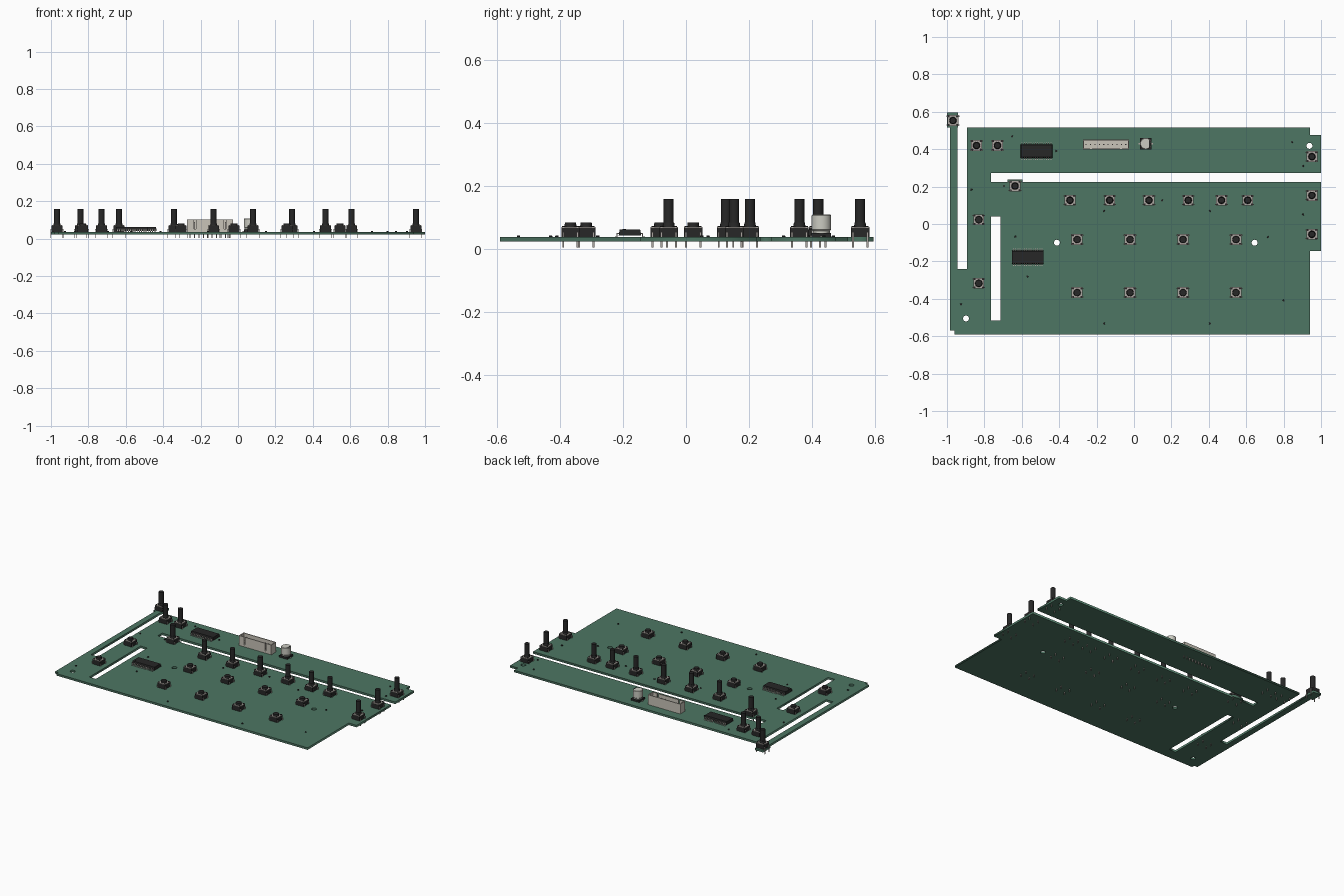
import bpy, bmesh, math
from mathutils import Matrix, Vector

if "Cube" in bpy.data.objects:
    bpy.data.objects.remove(bpy.data.objects["Cube"])

TOP = 0.036    # upper face of the board
THICK = 0.014


def material(name, rgb):
    m = bpy.data.materials.new(name)
    m.use_nodes = True
    m.diffuse_color = (*rgb, 1)
    m.node_tree.nodes["Principled BSDF"].inputs["Base Color"].default_value = (*rgb, 1)
    return m


GREEN, BLACK, METAL, BEIGE, SILVER = range(5)
MATS = [material("board green", (0.075, 0.18, 0.125)),
        material("black plastic", (0.02, 0.02, 0.02)),
        material("metal", (0.42, 0.39, 0.36)),
        material("connector beige", (0.58, 0.55, 0.48)),
        material("capacitor silver", (0.6, 0.6, 0.54))]


def paint(verts, mat):
    for f in {f for v in verts for f in v.link_faces}:
        f.material_index = mat


def box(bm, x0, x1, y0, y1, z0, z1, mat):
    mid = Vector((x0 + x1, y0 + y1, z0 + z1)) / 2
    size = Matrix.Diagonal((x1 - x0, y1 - y0, z1 - z0, 1))
    verts = bmesh.ops.create_cube(bm, size=1, matrix=Matrix.Translation(mid) @ size)["verts"]
    paint(verts, mat)
    return verts


def cyl(bm, x, y, z0, z1, r0, r1, mat, sides=20):
    verts = bmesh.ops.create_cone(
        bm, cap_ends=True, segments=sides, radius1=r0, radius2=r1, depth=z1 - z0,
        matrix=Matrix.Translation((x, y, (z0 + z1) / 2)))["verts"]
    paint(verts, mat)


def to_mesh(bm, name):
    mesh = bpy.data.meshes.new(name)
    bm.to_mesh(mesh)
    bm.free()
    for m in MATS:
        mesh.materials.append(m)
    return mesh


def place(mesh, name, x=0, y=0):
    ob = bpy.data.objects.new(name, mesh)
    ob.location = (x, y, 0)
    bpy.context.collection.objects.link(ob)
    return ob


def smooth(ob):
    bpy.ops.object.select_all(action="DESELECT")
    ob.select_set(True)
    bpy.context.view_layer.objects.active = ob
    bpy.ops.object.shade_smooth_by_angle(angle=math.radians(35))


# Circuit board: filled outline with slots and screw holes
outline = [(-1, 0.595), (-1, 0.515), (-0.985, 0.515), (-0.985, -0.57), (-0.96, -0.57),
           (-0.96, -0.59), (0.94, -0.59), (0.94, -0.145), (1, -0.145), (1, 0.225),
           (-0.595, 0.225), (-0.595, 0.237), (-0.675, 0.237), (-0.675, 0.225),
           (-0.765, 0.225), (-0.765, 0.272), (1, 0.272), (1, 0.475), (0.94, 0.475),
           (0.94, 0.515), (-0.893, 0.515), (-0.893, -0.24), (-0.945, -0.24),
           (-0.945, 0.515), (-0.94, 0.515), (-0.94, 0.595)]
slot = [(-0.765, 0.04), (-0.715, 0.04), (-0.715, -0.515), (-0.765, -0.515)]
loops = [outline, slot]
for hx, hy in [(-0.412, -0.1), (0.645, -0.1), (-0.898, -0.505), (0.938, 0.418)]:
    loops.append([(hx + 0.016 * math.cos(a * math.tau / 20),
                   hy + 0.016 * math.sin(a * math.tau / 20)) for a in range(20)])
curve = bpy.data.curves.new("board_outline", "CURVE")
curve.dimensions = "2D"
curve.fill_mode = "BOTH"
curve.extrude = THICK / 2
for pts in loops:
    sp = curve.splines.new("POLY")
    sp.points.add(len(pts) - 1)
    for p, (x, y) in zip(sp.points, pts):
        p.co = (x, y, 0, 1)
    sp.use_cyclic_u = True
curve.materials.append(MATS[GREEN])
board = bpy.data.objects.new("circuit_board", curve)
board.location.z = TOP - THICK / 2
bpy.context.collection.objects.link(board)
bpy.ops.object.select_all(action="DESELECT")
board.select_set(True)
bpy.context.view_layer.objects.active = board
bpy.ops.object.convert(target="MESH")


# Push switches: body, metal plate, rivets, bent legs and plunger
def switch_mesh(name, tall):
    bm = bmesh.new()
    box(bm, -0.029, 0.029, -0.029, 0.029, TOP, 0.066, BLACK)
    box(bm, -0.029, 0.029, -0.029, 0.029, 0.066, 0.069, METAL)
    for sx in (-1, 1):
        for sy in (-1, 1):
            cyl(bm, sx * 0.022, sy * 0.022, 0.069, 0.072, 0.005, 0.005, BLACK, 10)
            x0, x1 = sorted((sx * 0.031, sx * 0.034))
            box(bm, x0, x1, sy * 0.023 - 0.003, sy * 0.023 + 0.003, 0.003, 0.052, METAL)
            x0, x1 = sorted((sx * 0.028, sx * 0.034))
            box(bm, x0, x1, sy * 0.023 - 0.003, sy * 0.023 + 0.003, 0.049, 0.052, METAL)
    cyl(bm, 0, 0, 0.069, 0.082, 0.0195, 0.0175, BLACK)
    if tall:
        cyl(bm, 0, 0, 0.08, 0.158, 0.016, 0.016, BLACK)
    return to_mesh(bm, name)


tall_spots = [(-0.968, 0.553), (-0.842, 0.42), (-0.73, 0.42), (-0.636, 0.203)]
tall_spots += [(x, 0.127) for x in (-0.343, -0.13, 0.08, 0.29, 0.468, 0.608)]
tall_spots += [(0.951, y) for y in (0.36, 0.153, -0.055)]
short_spots = [(-0.83, 0.023), (-0.83, -0.317)]
short_spots += [(x, y) for y in (-0.083, -0.367) for x in (-0.304, -0.021, 0.262, 0.545)]
for kind, spots in (("tall_switch", tall_spots), ("short_switch", short_spots)):
    mesh = switch_mesh(kind, kind == "tall_switch")
    obs = [place(mesh, kind, x, y) for x, y in spots]
    smooth(obs[0])


# Chips: tapered black body with a row of leads on both long sides
bm = bmesh.new()
body = box(bm, -0.085, 0.085, -0.036, 0.036, 0.041, 0.061, BLACK)
for v in body:
    if v.co.z > 0.05:
        v.co.y *= 0.9
        v.co.x *= 0.98
for i in range(14):
    x = (i - 6.5) * 0.0118
    for s in (-1, 1):
        for a, b, z0, z1 in ((0.033, 0.041, 0.047, 0.05), (0.039, 0.042, TOP, 0.05),
                             (0.039, 0.047, TOP, 0.039)):
            y0, y1 = sorted((s * a, s * b))
            box(bm, x - 0.0025, x + 0.0025, y0, y1, z0, z1, METAL)
cyl(bm, -0.07, -0.018, 0.061, 0.0615, 0.005, 0.005, BLACK, 12)
chip = to_mesh(bm, "chip")
place(chip, "upper_chip", -0.521, 0.39)
place(chip, "lower_chip", -0.568, -0.178)

# Connector: open shroud with notched front wall and a row of pins
bm = bmesh.new()
box(bm, -0.123, 0.123, -0.027, 0.027, TOP, 0.05, BEIGE)
box(bm, -0.123, 0.123, 0.021, 0.027, 0.05, 0.103, BEIGE)
for s in (-1, 1):
    x0, x1 = sorted((s * 0.117, s * 0.123))
    box(bm, x0, x1, -0.021, 0.021, 0.05, 0.103, BEIGE)
    x0, x1 = sorted((s * 0.085, s * 0.123))
    box(bm, x0, x1, -0.027, -0.021, 0.05, 0.103, BEIGE)
box(bm, -0.075, 0.075, -0.027, -0.021, 0.05, 0.103, BEIGE)
for i in range(10):
    x = (i - 4.5) * 0.0235
    box(bm, x - 0.003, x + 0.003, -0.003, 0.003, 0.004, 0.09, METAL)
place(to_mesh(bm, "connector"), "connector", -0.15, 0.425)

# Capacitor: black foot, silver can with a waist, and a black mark on top
bm = bmesh.new()
box(bm, -0.031, 0.031, -0.031, 0.031, TOP, 0.049, BLACK)
cyl(bm, 0, 0, 0.049, 0.056, 0.027, 0.027, SILVER, 32)
cyl(bm, 0, 0, 0.056, 0.06, 0.027, 0.031, SILVER, 32)
cyl(bm, 0, 0, 0.06, 0.105, 0.031, 0.031, SILVER, 32)
cyl(bm, 0, 0, 0.105, 0.108, 0.031, 0.028, SILVER, 32)
arc = [math.radians(a) for a in range(-50, 51, 10)]
mark = bm.faces.new([bm.verts.new((0.0275 * math.cos(a), 0.0275 * math.sin(a), 0.1085))
                     for a in arc])
mark.material_index = BLACK
for s in (-1, 1):
    x0, x1 = sorted((s * 0.02, s * 0.038))
    box(bm, x0, x1, -0.004, 0.004, TOP, 0.04, METAL)
smooth(place(to_mesh(bm, "capacitor"), "capacitor", 0.063, 0.43))

# Small studs scattered over the board
bm = bmesh.new()
for x, y in [(-0.652, 0.468), (-0.87, 0.185), (-0.695, 0.203), (-0.633, -0.068),
             (-0.57, -0.28), (-0.925, -0.43), (-0.16, -0.532), (0.406, -0.532),
             (0.8, -0.41), (0.716, -0.07), (0.845, 0.438), (0.904, 0.05),
             (0.904, 0.31), (-0.16, 0.07), (0.15, 0.126), (0.406, 0.07), (-0.415, 0.39)]:
    cyl(bm, x, y, TOP - 0.002, 0.041, 0.006, 0.005, BLACK, 10)
place(to_mesh(bm, "studs"), "studs")
